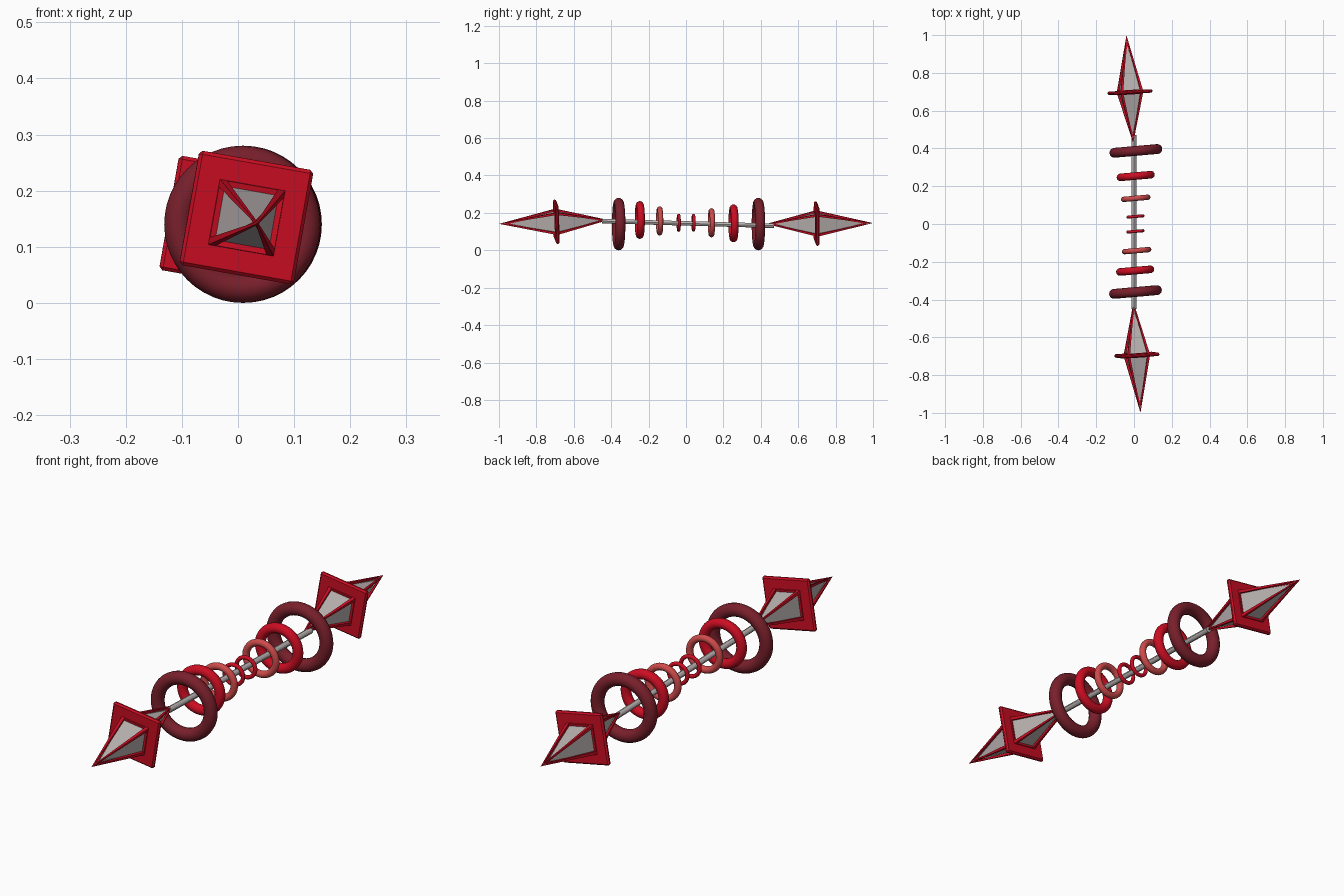
import bpy, bmesh
from math import radians
from mathutils import Vector

cube = bpy.data.objects.get("Cube")
if cube:
    bpy.data.objects.remove(cube, do_unlink=True)


def material(name, rgb):
    m = bpy.data.materials.new(name)
    m.use_nodes = True
    color = (*rgb, 1.0)
    m.diffuse_color = color
    m.node_tree.nodes["Principled BSDF"].inputs["Base Color"].default_value = color
    return m


crimson = material("crimson", (0.60, 0.004, 0.016))
wine = material("dark wine", (0.19, 0.014, 0.024))
coral = material("coral", (0.62, 0.07, 0.07))
grey = material("pale grey", (0.50, 0.46, 0.45))


def make_object(name, bm, mats, location, rotation):
    bmesh.ops.recalc_face_normals(bm, faces=bm.faces)
    mesh = bpy.data.meshes.new(name)
    bm.to_mesh(mesh)
    bm.free()
    for m in mats:
        mesh.materials.append(m)
    obj = bpy.data.objects.new(name, mesh)
    obj.location = location
    obj.rotation_mode = 'YXZ'
    obj.rotation_euler = rotation
    bpy.context.collection.objects.link(obj)
    return obj


def ring(name, mat, major, minor, location):
    bpy.ops.mesh.primitive_torus_add(
        major_radius=major, minor_radius=minor, major_segments=48,
        minor_segments=16, location=location,
        rotation=(radians(90), 0, radians(5)))
    obj = bpy.context.object
    obj.name = name
    obj.data.materials.append(mat)
    bpy.ops.object.shade_smooth()


def spike(side, location, front_length, back_length, tilt):
    rotation = (radians(tilt), radians(10), radians(3.6))

    # Double pyramid with a raised frame and recessed grey panels
    bm = bmesh.new()
    a = 0.061
    corners = [bm.verts.new((x * a, 0, z * a))
               for x, z in ((-1, -1), (1, -1), (1, 1), (-1, 1))]
    for y in (-front_length, back_length):
        tip = bm.verts.new((0, y, 0))
        for i in range(4):
            bm.faces.new((corners[i], corners[(i + 1) % 4], tip))
    bmesh.ops.recalc_face_normals(bm, faces=bm.faces)
    panels = list(bm.faces)
    bmesh.ops.inset_individual(bm, faces=panels, thickness=0.02)
    bmesh.ops.inset_individual(bm, faces=panels, thickness=0.0005, depth=-0.01)
    for f in panels:
        f.material_index = 1
    make_object(side + "_spike", bm, (crimson, grey), location, rotation)

    # Square guard plate around the waist
    bm = bmesh.new()
    bmesh.ops.create_cube(bm, size=1)
    bmesh.ops.scale(bm, vec=(0.207, 0.018, 0.207), verts=bm.verts)
    bmesh.ops.bevel(bm, geom=list(bm.edges), offset=0.006, segments=1,
                    affect='EDGES')
    make_object(side + "_guard_plate", bm, (crimson,), location, rotation)


# Spikes at both ends
spike("front", (0.015, -0.694, 0.152), 0.306, 0.28, 2)
spike("back", (-0.021, 0.698, 0.143), 0.27, 0.302, 0.5)

# Rings, growing from the middle to the ends
ring("front_large_ring", wine, 0.114, 0.026, (0.008, -0.36, 0.14))
ring("front_medium_ring", crimson, 0.081, 0.02, (0.006, -0.247, 0.162))
ring("front_small_ring", coral, 0.064, 0.014, (0.014, -0.141, 0.157))
ring("front_tiny_ring", crimson, 0.040, 0.008, (0.008, -0.039, 0.147))
ring("back_tiny_ring", crimson, 0.040, 0.008, (0.008, 0.040, 0.147))
ring("back_small_ring", coral, 0.064, 0.014, (0.009, 0.136, 0.147))
ring("back_medium_ring", crimson, 0.081, 0.02, (0.009, 0.254, 0.144))
ring("back_large_ring", wine, 0.114, 0.026, (0.010, 0.387, 0.14))

# Central rod
start, end = Vector((0, -0.45, 0.156)), Vector((0, 0.47, 0.131))
bpy.ops.mesh.primitive_cylinder_add(
    vertices=12, radius=0.012, depth=(end - start).length,
    location=(start + end) / 2,
    rotation=(end - start).to_track_quat('Z', 'Y').to_euler())
rod = bpy.context.object
rod.name = "central_rod"
rod.data.materials.append(grey)
bpy.ops.object.shade_smooth_by_angle()
